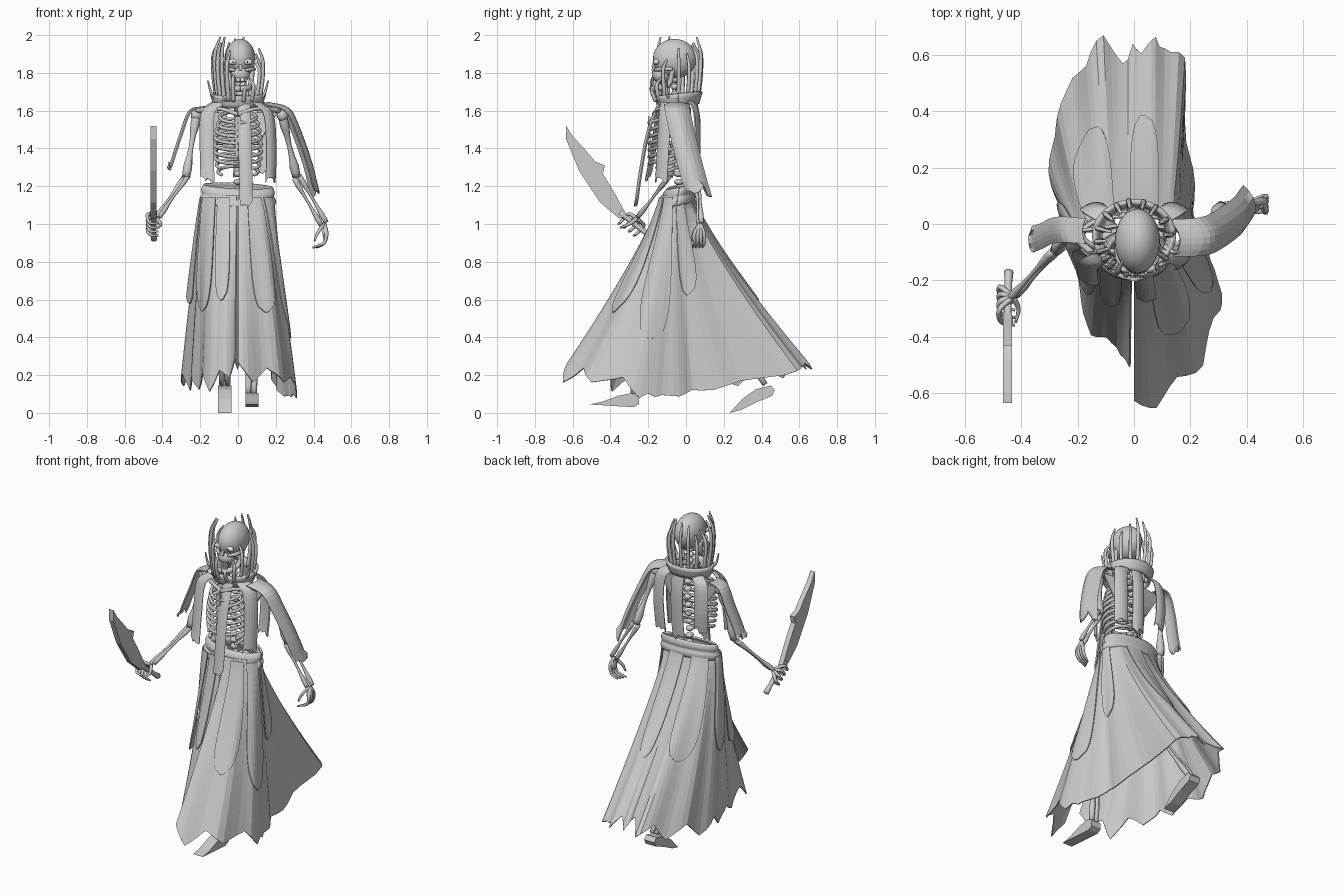
import bpy, bmesh, math, random
from mathutils import Vector, Matrix

random.seed(4)
cube = bpy.data.objects.get("Cube")
if cube:
    bpy.data.objects.remove(cube)


def material(name, value):
    mat = bpy.data.materials.new(name)
    mat.use_nodes = True
    colour = (value, value, value, 1)
    mat.diffuse_color = colour
    mat.node_tree.nodes["Principled BSDF"].inputs["Base Color"].default_value = colour
    return mat


GREY = material("plain grey", .6)
WHITE = material("eye white", .95)
DARK = material("pupil dark", .03)


def finish(name, bm, mat=GREY, smooth=True, thick=0):
    bmesh.ops.recalc_face_normals(bm, faces=bm.faces)
    mesh = bpy.data.meshes.new(name)
    bm.to_mesh(mesh)
    bm.free()
    mesh.materials.append(mat)
    if smooth:
        mesh.shade_smooth()
    obj = bpy.data.objects.new(name, mesh)
    bpy.context.collection.objects.link(obj)
    if thick:
        mod = obj.modifiers.new("thickness", "SOLIDIFY")
        mod.thickness, mod.offset = thick, 0
    return obj


def sample(points, t):
    """Point on a smooth path through the points, t from 0 to 1."""
    p = [Vector(q) for q in points]
    p = [p[0] * 2 - p[1]] + p + [p[-1] * 2 - p[-2]]
    f = t * (len(p) - 3)
    i = min(int(f), len(p) - 4)
    f -= i
    a, b, c, d = p[i:i + 4]
    return (b * 2 + (c - a) * f + (a * 2 - b * 5 + c * 4 - d) * f ** 2
            + (b * 3 - a - c * 3 + d) * f ** 3) / 2


def tube(name, points, radii, steps=12, sides=8):
    path = [sample(points, k / steps) for k in range(steps + 1)]
    bm = bmesh.new()
    rings, side = [], Vector((.31, .52, .79))
    for k, p in enumerate(path):
        d = (path[min(k + 1, steps)] - path[max(k - 1, 0)]).normalized()
        side = (side - d * side.dot(d)).normalized()
        other = d.cross(side)
        f = k / steps * (len(radii) - 1)
        i = min(int(f), len(radii) - 2)
        r = radii[i] + (radii[i + 1] - radii[i]) * (f - i)
        angles = [math.tau * j / sides for j in range(sides)]
        rings.append([bm.verts.new(p + (side * math.cos(a) + other * math.sin(a)) * r) for a in angles])
    for lo, hi in zip(rings, rings[1:]):
        for j in range(sides):
            n = (j + 1) % sides
            bm.faces.new((lo[j], lo[n], hi[n], hi[j]))
    bm.faces.new(rings[0])
    bm.faces.new(rings[-1])
    return finish(name, bm)


def bone(name, a, b, r):
    a, b = Vector(a), Vector(b)
    return tube(name, [a, a.lerp(b, .5), b], [r * 1.5, r * 1.6, r, r * .8, r, r * 1.6, r * 1.4], 12)


def ball(name, centre, size, mat=GREY, seg=20):
    bm = bmesh.new()
    bmesh.ops.create_uvsphere(bm, u_segments=seg, v_segments=seg // 2 + 2, radius=1,
                              matrix=Matrix.Translation(centre) @ Matrix.Diagonal((*size, 1)))
    return finish(name, bm, mat)


def box(name, centre, size, mat=GREY):
    bm = bmesh.new()
    bmesh.ops.create_cube(bm, size=1, matrix=Matrix.Translation(centre) @ Matrix.Diagonal((*size, 1)))
    return finish(name, bm, mat, False)


def prism(name, outline, x, half):
    bm = bmesh.new()
    left = [bm.verts.new((x - half, y, z)) for y, z in outline]
    right = [bm.verts.new((x + half, y, z)) for y, z in outline]
    bm.faces.new(left)
    bm.faces.new(right)
    for i in range(len(left)):
        bm.faces.new((left[i - 1], left[i], right[i], right[i - 1]))
    return finish(name, bm, GREY, False)


def sheet(name, fn, nu, nv, thick=.006, smooth=False):
    bm = bmesh.new()
    rows = [[bm.verts.new(fn(i / nu, j / nv)) for i in range(nu + 1)] for j in range(nv + 1)]
    for lo, hi in zip(rows, rows[1:]):
        for i in range(nu):
            bm.faces.new((lo[i], lo[i + 1], hi[i + 1], hi[i]))
    return finish(name, bm, GREY, smooth, thick)


def ribbon(name, path, side, bulge, ragged=.04):
    """Hanging cloth strip, curved across its width, torn at the end."""
    tears = [random.uniform(0, ragged) for _ in range(7)]

    def fn(u, v):
        s = u * 2 - 1
        p = sample(path, v) + Vector(side) * s + Vector(bulge) * (1 - s * s)
        p.z += tears[round(u * 6)] * max(0, v * 8 - 7)
        return p
    return sheet(name, fn, 6, 16, .008)


# Skirt: loft from the waist to a windswept hem, open at the front
HEM = [(0, -.67, .2), (.11, -.63, .16), (.23, -.51, .18), (.31, -.32, .1), (.29, -.16, .08),
       (.23, -.02, .1), (.21, .07, .12), (.19, .3, .16), (.17, .6, .23), (.08, .65, .25),
       (.015, .66, .24), (-.02, .6, .24), (-.12, .67, .24), (-.2, .56, .2), (-.27, .41, .18),
       (-.305, .22, .14), (-.265, .05, .13), (-.235, -.08, .12), (-.19, -.25, .15),
       (-.15, -.41, .12), (-.06, -.43, .18), (-.015, -.54, .22)]


def skirt_point(u, t, push=0):
    f = u * (len(HEM) - 1)
    i = min(int(f), len(HEM) - 2)
    hem = Vector(HEM[i]).lerp(Vector(HEM[i + 1]), f - i)
    a = math.radians(-90 + 358 * u)
    out = Vector((math.cos(a), math.sin(a), 0))
    p = Vector((.178 * out.x, .08 * out.y - .05, 1.15))
    d = hem - p
    p += Vector((d.x * t ** .8, d.y * t ** 1.2, d.z * t))
    return p + out * (push + .01 * t * math.sin(u * 88))


def skirt_fn(u, t):
    depth = .02 if .18 < u < .42 else .08
    tear = depth * abs((u * 15) % 1 * 2 - 1)
    return skirt_point(u, t * (1.01 - tear))


sheet("skirt", skirt_fn, 90, 14)

# Loose tongue-shaped panels lying over the skirt
for u0, half, end, push in [(.075, .035, .62, .01), (.17, .045, .7, .01), (.28, .035, .5, .01),
                            (.47, .045, .6, .01), (.61, .05, .58, .012), (.75, .045, .55, .02),
                            (.86, .045, .6, .022), (.94, .03, .55, .012)]:
    sheet("skirt_panel", lambda u, v: skirt_point(
        min(.995, u0 + (u * 2 - 1) * half * (.12 + .88 * math.sqrt(1 - v ** 5))), .01 + v * end, push), 8, 18)


# Wrapped sash, pinched in above and folded around the waist
def sash_fn(u, v):
    a = math.tau * u
    fold = .009 * abs(math.sin(math.tau * v))
    return ((.19 - .012 * v + fold) * math.cos(a), -.05 + .015 * v + (.09 - .028 * v + fold) * math.sin(a),
            1.105 + .095 * v + .016 * math.sin(a) - .008 * math.cos(a))


sheet("sash", sash_fn, 32, 10, .01, True)


# Flared collar and the stoles hanging from it
def collar_fn(u, v):
    r = .12 + .022 * v
    return (r * math.cos(math.tau * u), -.04 + r * .85 * math.sin(math.tau * u),
            1.625 + .065 * v + .012 * math.sin(math.tau * u))


sheet("collar", collar_fn, 32, 3, .016, True)
ribbon("front_stole", [(.03, -.13, 1.65), (.035, -.19, 1.5), (.04, -.23, 1.3), (.045, -.26, 1.09)],
       (.033, 0, 0), (0, -.012, 0))
ribbon("front_right_stole", [(-.1, -.11, 1.64), (-.16, -.14, 1.58), (-.165, -.17, 1.4), (-.16, -.2, 1.22)],
       (.035, -.01, 0), (0, -.012, 0))
ribbon("front_left_stole", [(.1, -.1, 1.64), (.16, -.11, 1.58), (.175, -.12, 1.4), (.17, -.13, 1.21)],
       (.025, .03, 0), (.01, -.01, 0))
ribbon("back_stole", [(.02, .04, 1.66), (.02, .06, 1.55), (.02, .06, 1.4), (.015, .05, 1.22)],
       (.04, 0, 0), (0, .012, 0))
for s, low in [(-1, 1.3), (1, 1.24)]:
    ribbon("back_side_stole", [(s * .09, .02, 1.65), (s * .14, .05, 1.6), (s * .15, .06, 1.45), (s * .14, .05, low)],
           (.04, -.01 * s, 0), (0, .012, 0))

# Torn sleeves
ribbon("left_sleeve", [(.13, -.05, 1.63), (.235, -.045, 1.6), (.29, -.025, 1.5), (.36, .025, 1.3), (.395, .07, 1.14)],
       (-.01, .065, 0), (.033, 0, .012), .06)
ribbon("right_sleeve", [(-.17, -.025, 1.62), (-.245, -.02, 1.6), (-.29, -.025, 1.49), (-.33, -.045, 1.37),
                        (-.36, -.055, 1.27)], (0, .045, 0), (-.012, 0, 0), .06)

# Spine, rib cage, shoulders and pelvis
for k in range(16):
    t = k / 15
    ball("vertebra", sample([(0, -.03, 1.14), (0, -.04, 1.3), (0, -.02, 1.5), (.01, -.05, 1.66), (.01, -.06, 1.8)], t),
         (.024, .026, .017), seg=8)
for s in (-1, 1):
    for k in range(9):
        w = .085 + .04 * math.sin((k + 1) / 9 * 2.6)
        end = -90 if k < 7 else -35
        z = 1.595 - .036 * k
        arc = [math.radians(90 + (end - 90) * j / 6) for j in range(7)]
        tube("rib", [(s * w * math.cos(a), -.11 + .085 * math.sin(a), z - .03 * (1 - math.sin(a))) for a in arc],
             [.009, .01, .009], 14, 6)
    tube("collarbone", [(0, -.17, 1.58), (s * .1, -.14, 1.61), (s * .22, -.04, 1.6)], [.012, .01, .014])
    sheet("shoulder_blade", lambda u, v: (s * (.06 + .15 * u * (1 - .7 * v)), -.005 - .02 * u, 1.59 - .17 * v), 3, 3, .012)
    ball("hip_bone", (s * .08, -.05, 1.12), (.06, .04, .06), seg=12)
box("breastbone", (0, -.195, 1.46), (.03, .014, .22))


# Arms
def arm(name, shoulder, elbow, wrist):
    ball(name + "_shoulder", shoulder, (.03, .03, .032), seg=12)
    bone(name + "_upper_bone", shoulder, elbow, .016)
    for off in (-.013, .013):
        step = Vector((off, off * .5, off * .6))
        bone(name + "_lower_bone", Vector(elbow) + step, Vector(wrist) + step, .009)


arm("right_arm", (-.22, -.03, 1.575), (-.275, -.09, 1.25), (-.43, -.26, 1.03))
arm("left_arm", (.235, -.03, 1.575), (.31, .06, 1.25), (.455, .075, 1.0))

# Curved blade and its handle
prism("blade", [(-.635, 1.52), (-.6, 1.465), (-.54, 1.4), (-.48, 1.33), (-.43, 1.31), (-.44, 1.265), (-.39, 1.185),
                (-.31, 1.04), (-.355, 1.03), (-.455, 1.115), (-.565, 1.28), (-.635, 1.45)], -.448, .016)
POMMEL, GUARD = Vector((-.445, -.17, .92)), Vector((-.448, -.35, 1.06))
tube("handle", [POMMEL, POMMEL.lerp(GUARD, .5), GUARD], [.018, .013, .015, .013, .021], 10)

# Hands
for k in range(4):
    p = POMMEL.lerp(GUARD, .35 + .15 * k)
    tube("right_finger", [(-.43, -.26, 1.03), p + Vector((-.03, .01, .02)), p + Vector((-.022, -.035, -.025)),
                          p + Vector((.025, -.045, -.03))], [.011, .01, .008, .005], 12, 6)
    y = .045 + .017 * k
    tube("left_finger", [(.457, .075, 1), (.468, y, .95), (.455, y, .9), (.395 + .008 * k, y - .01, .875)],
         [.011, .011, .009, .005], 12, 6)
ball("left_palm", (.46, .07, .955), (.014, .03, .035), seg=10)
tube("right_thumb", [(-.43, -.26, 1.03), (-.41, -.3, 1.0), (-.42, -.35, .98)], [.011, .009, .005], 8, 6)
tube("left_thumb", [(.455, .07, 1), (.42, .04, .95), (.405, .03, .91)], [.011, .009, .005], 8, 6)

# Striding legs and pointed feet
for name, s, knee, ankle in [("left_leg", 1, (.08, -.22, .65), (.07, -.28, .1)),
                             ("right_leg", -1, (-.08, .08, .62), (-.07, .42, .15))]:
    bone(name + "_thigh", (s * .09, -.04, 1.1), knee, .02)
    for off in (-.015, .015):
        bone(name + "_shin", Vector(knee) + Vector((off, 0, 0)), Vector(ankle) + Vector((off, 0, 0)), .011)
prism("left_foot", [(-.51, .045), (-.44, .06), (-.36, .09), (-.29, .105), (-.25, .085), (-.25, .045), (-.28, .03)],
      .075, .034)
prism("right_foot", [(.23, 0), (.3, .075), (.37, .125), (.45, .145), (.47, .12), (.455, .09), (.37, .055), (.29, .015)],
      -.07, .036)

# Skull
X = .012
ball("cranium", (X, -.06, 1.875), (.08, .115, .105), seg=28)
ball("upper_jaw", (X, -.13, 1.79), (.052, .05, .045), seg=14)
for s in (-1, 1):
    ball("eye", (X + s * .04, -.157, 1.858), (.026, .016, .016), WHITE, 14)
    ball("pupil", (X + s * .038, -.171, 1.858), (.004, .003, .006), DARK, 8)
    tube("cheek_bone", [(X + s * .073, -.07, 1.82), (X + s * .064, -.13, 1.82), (X + s * .03, -.165, 1.815)],
         [.01, .012, .008], 8)
    tube("lower_jaw", [(X + s * .064, -.07, 1.82), (X + s * .056, -.09, 1.74), (X + s * .04, -.15, 1.72),
                       (X, -.178, 1.715)], [.012, .015, .017, .018], 10)
prism("nose_bone", [(-.165, 1.85), (-.185, 1.815), (-.165, 1.81)], X, .008)
for k in range(6):
    x = (k - 2.5) * .012
    for z in (1.765, 1.743):
        box("tooth", (X + x, -.182 + 8 * x * x, z), (.01, .008, .019), WHITE)

# Tendrils rising from the collar around the head, leaving the face open
for degrees, top in [(258, 1.8), (244, 1.92), (230, 1.99), (216, 1.96), (202, 1.99), (186, 1.97), (165, 1.92),
                     (140, 1.9), (118, 1.96), (98, 1.98), (75, 1.99), (55, 1.95), (30, 1.9), (5, 1.93),
                     (-32, 1.88), (-52, 1.77), (-75, 1.74)]:
    c, s = math.cos(math.radians(degrees)), math.sin(math.radians(degrees))
    tip = random.choice([.085, .1, .11])
    tube("tendril", [(c * r, -.05 + s * r, 1.65 + (top - 1.65) * h) for r, h in
                     [(.112, 0), (.13, .4), (.132, .75), (tip, 1)]], [.012, .011, .01, .005], 12, 6)
for s in (-1, 1):
    tube("outer_tendril", [(s * .11, -.08, 1.66), (s * .14, -.1, 1.69), (s * .16, -.1, 1.76)], [.011, .008, .004], 8, 6)
